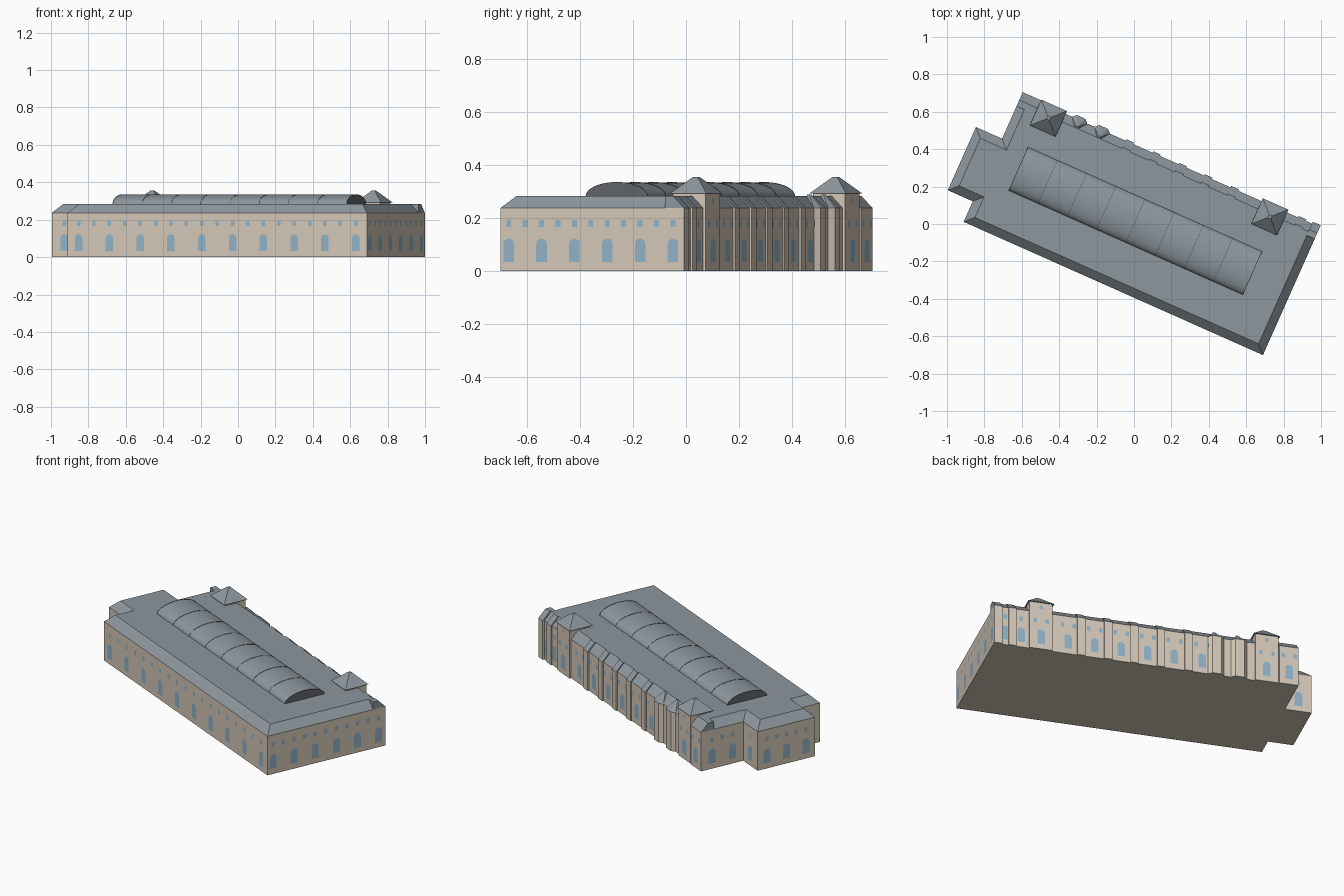
import bpy
import math
from mathutils import Vector

if "Cube" in bpy.data.objects:
    bpy.data.objects.remove(bpy.data.objects["Cube"])

EAVE, TOP, INSET = 0.237, 0.283, 0.046
ANG = math.radians(-24)


def material(name, rgb):
    m = bpy.data.materials.new(name)
    m.diffuse_color = (*rgb, 1)
    m.use_nodes = True
    m.node_tree.nodes["Principled BSDF"].inputs["Base Color"].default_value = m.diffuse_color
    return m


STONE = material("stone", (0.66, 0.58, 0.48))
ROOF = material("roof_grey", (0.27, 0.31, 0.34))
GLASS = material("window_blue", (0.28, 0.45, 0.58))
DARK = material("seam_dark", (0.12, 0.13, 0.14))


def make(name, verts, faces, mat):
    # Every part is laid out in building axes, then turned with the plan
    me = bpy.data.meshes.new(name)
    me.from_pydata(verts, [], faces)
    me.materials.append(mat)
    ob = bpy.data.objects.new(name, me)
    ob.rotation_euler.z = ANG
    bpy.context.collection.objects.link(ob)
    return ob


def loft(name, low, z0, high, z1, mat):
    # Closed solid between two counter-clockwise outlines
    n = len(low)
    verts = [(*p, z0) for p in low] + [(*p, z1) for p in high]
    faces = [tuple(range(n))[::-1], tuple(range(n, 2 * n))]
    faces += [(i, (i + 1) % n, n + (i + 1) % n, n + i) for i in range(n)]
    return make(name, verts, faces, mat)


def rect(u0, u1, v0, v1):
    return [(u0, v0), (u1, v0), (u1, v1), (u0, v1)]


def inset(poly, d):
    out = []
    for i, p in enumerate(poly):
        p = Vector(p)
        a = (p - Vector(poly[i - 1])).normalized()
        b = (Vector(poly[(i + 1) % len(poly)]) - p).normalized()
        na, nb = Vector((-a.y, a.x)), Vector((-b.y, b.x))
        out.append(tuple(p + (na + nb) * d / (1 + na.dot(nb))))
    return out


# Main block with stepped west wing
BACK = 0.389
plan = [(-0.837, -0.36), (0.915, -0.36), (0.915, BACK), (-0.72, BACK),
        (-0.72, 0.402), (-0.83, 0.402), (-0.83, 0.13), (-0.983, 0.13),
        (-0.983, -0.24), (-0.837, -0.24)]
roof_plan = plan[:3] + [(-0.83, BACK)] + plan[6:]
loft("walls", plan, 0, plan, EAVE, STONE)
loft("mansard_roof", roof_plan, EAVE, inset(roof_plan, INSET), TOP, ROOF)


# Projecting bays along the back, each with a sloping cap
def bay(name, c, w, front):
    a, b = c - w / 2, c + w / 2
    base = rect(a, b, 0.36, front)
    loft(name, base, 0, base, EAVE, STONE)
    loft(name + "_cap", rect(a, b, 0.32, front), EAVE,
         rect(a, b, 0.32, front - INSET), TOP, ROOF)


for i, c in enumerate([-0.2, -0.043, 0.11, 0.26, 0.415, 0.81]):
    bay(f"back_bay_{i}", c, 0.045, 0.397)
bay("east_corner_bay", 0.892, 0.046, 0.4)
bay("west_corner_bay", -0.775, 0.11, 0.402)

# Two faceted bays with hipped caps
for i, c in enumerate([-0.491, -0.359]):
    low = [(c - 0.045, 0.34), (c + 0.045, 0.34), (c + 0.045, BACK),
           (c + 0.025, 0.408), (c - 0.025, 0.408), (c - 0.045, BACK)]
    high = [(c + (u - c) * 0.15, 0.345 + (v - 0.34) * 0.15) for u, v in low]
    loft(f"faceted_bay_{i}", low, 0, low, EAVE, STONE)
    loft(f"faceted_bay_roof_{i}", low, EAVE, high, 0.289, ROOF)

# Twin roof towers
for side, c in (("west", -0.648), ("east", 0.648)):
    body = rect(c - 0.066, c + 0.066, 0.265, 0.399)
    loft(side + "_tower", body, 0, body, 0.293, STONE)
    loft(side + "_tower_roof", rect(c - 0.075, c + 0.075, 0.256, 0.406), 0.293,
         rect(c - 0.009, c + 0.009, 0.322, 0.34), 0.355, ROOF)


# Long barrel roof light and its thin seams
def barrel(name, u0, u1, half, height, mat, n=24):
    pts = [(0.018 + half * math.cos(math.pi * k / n),
            TOP - 0.002 + height * math.sin(math.pi * k / n)) for k in range(n + 1)]
    m = n + 1
    verts = [(u, v, z) for u in (u0, u1) for v, z in pts]
    faces = [tuple(range(m))[::-1], tuple(range(m, 2 * m))]
    faces += [(i, (i + 1) % m, m + (i + 1) % m, m + i) for i in range(m)]
    ob = make(name, verts, faces, mat)
    bpy.ops.object.select_all(action='DESELECT')
    bpy.context.view_layer.objects.active = ob
    ob.select_set(True)
    bpy.ops.object.shade_smooth_by_angle(angle=math.radians(35))


barrel("barrel_roof", -0.685, 0.685, 0.127, 0.053, ROOF)
for i in range(9):
    u = -0.684 + i * 0.171
    barrel(f"barrel_seam_{i}", u - 0.0015, u + 0.0015, 0.128, 0.0545, DARK)

# Windows: arched below, small rectangular above
wv, wf = [], []


def pane(p, q, t, w, z0, z1, arched):
    p, q = Vector(p), Vector(q)
    d = (q - p).normalized()
    c = p + d * t + Vector((d.y, -d.x)) * 0.0015
    r = w / 2
    shape = [(-r, z0), (r, z0)]
    if arched:
        shape += [(r * math.cos(math.pi * k / 8), z1 - r + r * math.sin(math.pi * k / 8))
                  for k in range(9)]
    else:
        shape += [(r, z1), (-r, z1)]
    s = len(wv)
    wv.extend((c.x + d.x * x, c.y + d.y * x, z) for x, z in shape)
    wf.append(tuple(range(s, len(wv))))


def row(p, q, n, margin):
    length = (Vector(q) - Vector(p)).length
    step = (length - 2 * margin) / max(n - 1, 1)
    for i in range(n):
        t = margin + i * step if n > 1 else length / 2
        pane(p, q, t, 0.044, 0.033, 0.122, True)
        pane(p, q, t, 0.02, 0.165, 0.193, False)
        if i < n - 1:
            pane(p, q, t + step / 2, 0.02, 0.165, 0.193, False)


row(plan[0], plan[1], 10, 0.065)
row(plan[1], plan[2], 6, 0.035)
row(plan[5], plan[6], 2, 0.07)
row(plan[6], plan[7], 1, 0)
row(plan[7], plan[8], 3, 0.06)
row(plan[8], plan[9], 1, 0)
row(plan[9], plan[0], 1, 0)

# Back windows sit between the bays and on the towers
for c in (-0.775, -0.648, -0.28, -0.12, 0.033, 0.185, 0.337, 0.49, 0.648, 0.76, 0.851):
    tower = abs(c) == 0.648
    v = 0.402 if c == -0.775 else 0.399 if tower else BACK
    p, q = (c + 0.1, v), (c - 0.1, v)
    pane(p, q, 0.1, 0.032 if c > 0.8 else 0.044, 0.033, 0.122, True)
    for o in (-0.035, 0.035) if c < 0.7 else (0,):
        pane(p, q, 0.1 + o, 0.02, 0.165, 0.193, False)
    if tower:
        pane(p, q, 0.1, 0.02, 0.252, 0.277, True)
make("windows", wv, wf, GLASS)
